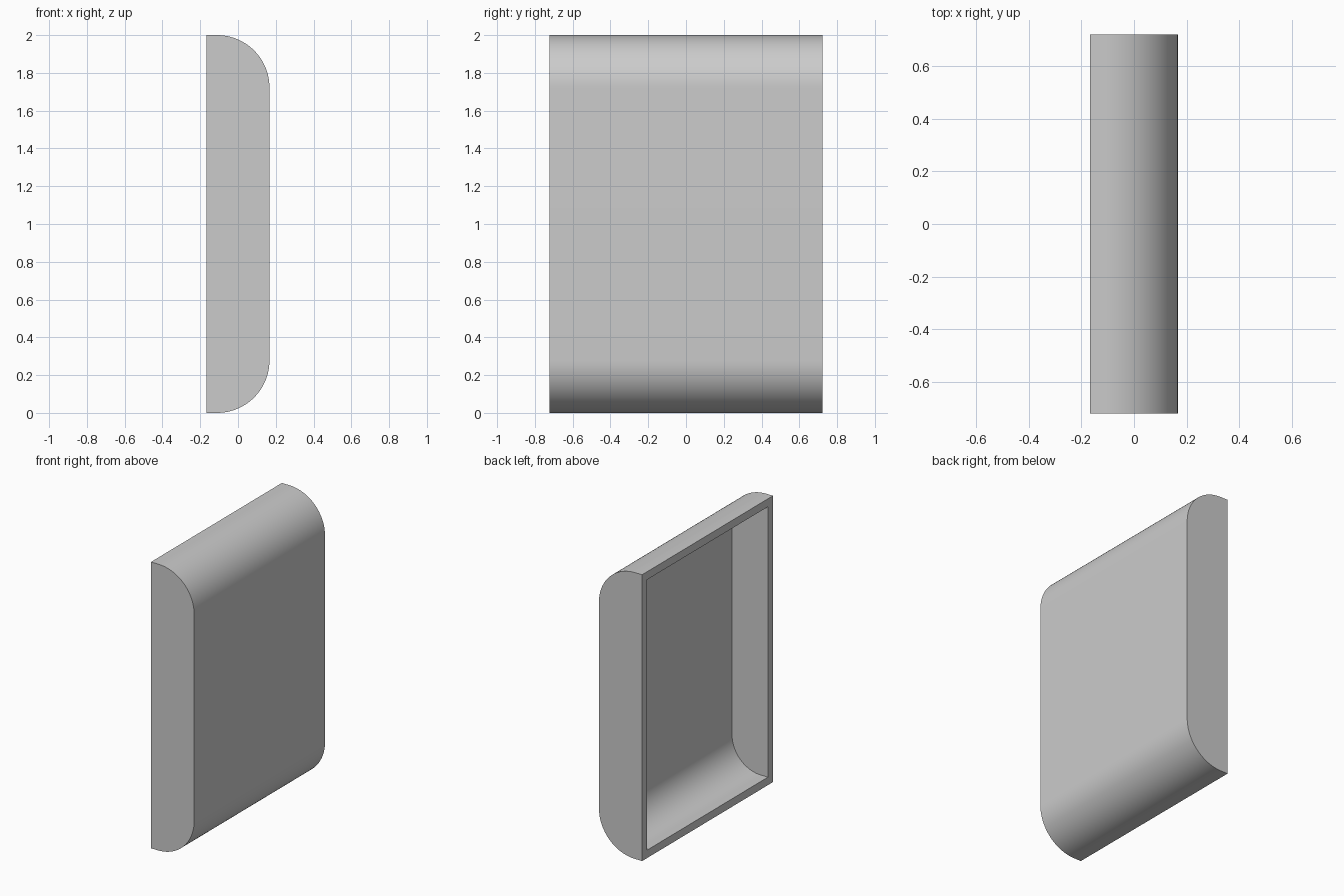
import bpy
import bmesh
from math import sin, cos, pi

# Remove the default cube only
cube = bpy.data.objects.get("Cube")
if cube:
    bpy.data.objects.remove(cube, do_unlink=True)

UNIT = 2 / 36                 # wall thickness, the module of all sizes
DEPTH, WIDTH, HEIGHT = 6 * UNIT, 26 * UNIT, 36 * UNIT
RADIUS = 5 * UNIT
ARC_STEPS = 24


def rounded_profile(inset):
    """Section in x and z: open edge at -x, two rounded corners at +x."""
    r = RADIUS - inset
    cx = DEPTH / 2 - RADIUS
    points = [(-DEPTH / 2, inset)]
    for cz, start in ((RADIUS, -pi / 2), (HEIGHT - RADIUS, 0)):
        for i in range(ARC_STEPS + 1):
            a = start + pi / 2 * i / ARC_STEPS
            points.append((cx + r * cos(a), cz + r * sin(a)))
    points.append((-DEPTH / 2, HEIGHT - inset))
    return points


def open_tray(bm, inset):
    """Extruded profile with end caps, left open at -x; returns the rim."""
    half = WIDTH / 2 - inset
    profile = rounded_profile(inset)
    front, back = [[bm.verts.new((x, y, z)) for x, z in profile]
                   for y in (-half, half)]
    faces = [bm.faces.new(front), bm.faces.new(back[::-1])]
    for i in range(len(profile) - 1):
        faces.append(bm.faces.new((front[i], back[i], back[i + 1], front[i + 1])))
    if inset:
        bmesh.ops.reverse_faces(bm, faces=faces)
    return [front[0], back[0], back[-1], front[-1]]


# Hollow shell: outer skin, inner skin and the flat rim joining them
bm = bmesh.new()
outer = open_tray(bm, 0)
inner = open_tray(bm, UNIT)
for i in range(4):
    j = (i + 1) % 4
    bm.faces.new((outer[i], outer[j], inner[j], inner[i]))
bmesh.ops.recalc_face_normals(bm, faces=bm.faces)
mesh = bpy.data.meshes.new("rounded_shell")
bm.to_mesh(mesh)
bm.free()
shell = bpy.data.objects.new("rounded_shell", mesh)
bpy.context.collection.objects.link(shell)

# Plain grey material
grey = bpy.data.materials.new("plain grey")
grey.use_nodes = True
colour = (0.6, 0.6, 0.6, 1)
grey.diffuse_color = colour
grey.node_tree.nodes["Principled BSDF"].inputs["Base Color"].default_value = colour
mesh.materials.append(grey)

# Smooth curves, sharp rim and ends
bpy.ops.object.select_all(action="DESELECT")
shell.select_set(True)
bpy.context.view_layer.objects.active = shell
bpy.ops.object.shade_smooth_by_angle(angle=pi / 6)
